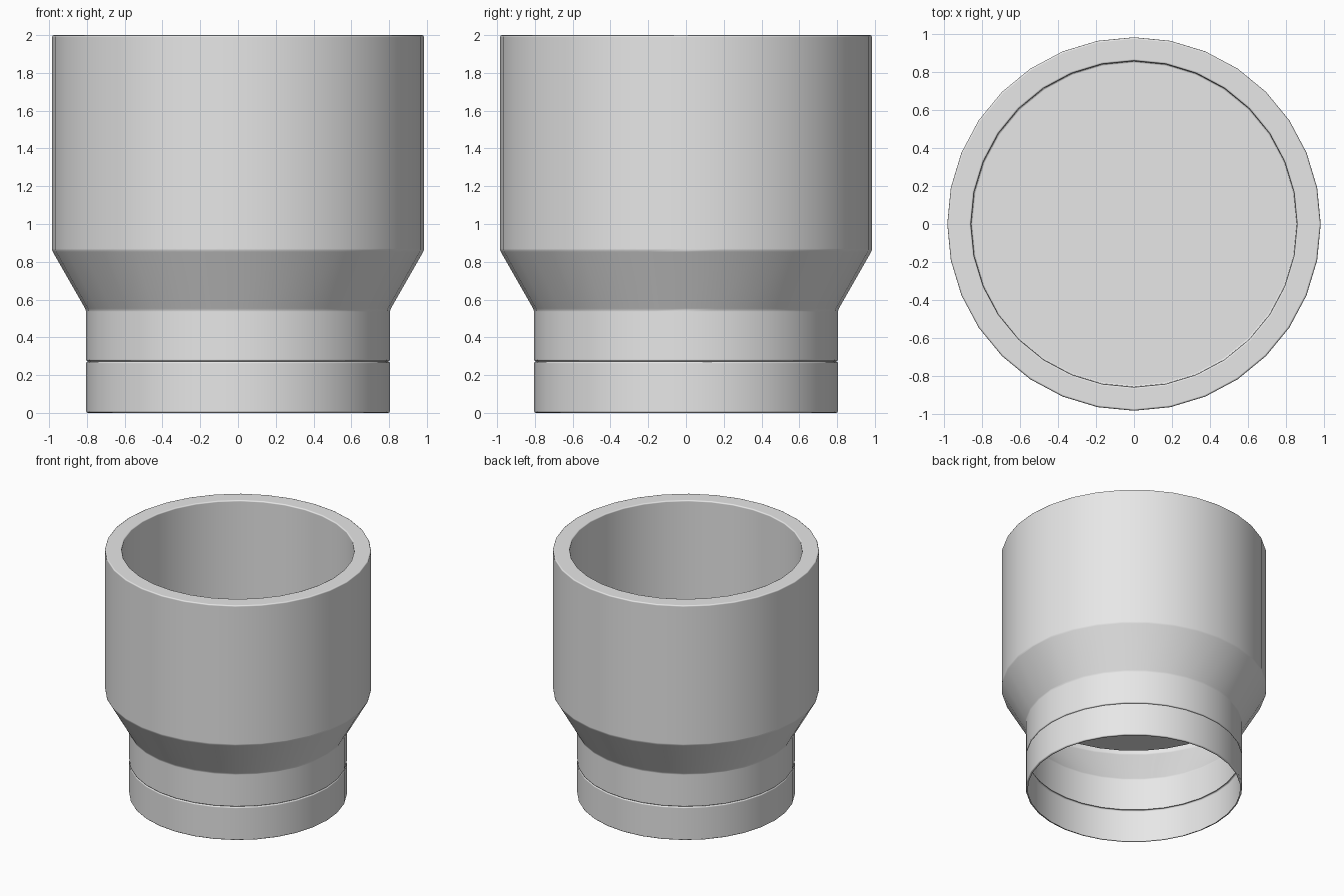
import bpy, bmesh, math

SIDES = 32

cube = bpy.data.objects.get("Cube")
if cube:
    bpy.data.objects.remove(cube, do_unlink=True)

# One plain grey for every part
grey = bpy.data.materials.new("light_grey")
grey.use_nodes = True
colour = (0.8, 0.8, 0.8, 1)
grey.diffuse_color = colour
grey.node_tree.nodes["Principled BSDF"].inputs["Base Color"].default_value = colour


def lathe(name, profile, cap_end=False):
    """Turn a (radius, height) profile around z, with softened edges."""
    bm = bmesh.new()
    rings = []
    for r, z in profile:
        rings.append([bm.verts.new((r * math.cos(math.tau * i / SIDES),
                                    r * math.sin(math.tau * i / SIDES), z))
                      for i in range(SIDES)])
    for low, high in zip(rings, rings[1:]):
        for i in range(SIDES):
            j = (i + 1) % SIDES
            bm.faces.new((low[i], low[j], high[j], high[i]))
    if cap_end:
        bm.faces.new(rings[-1])
    for face in bm.faces:
        face.smooth = True
    mesh = bpy.data.meshes.new(name)
    bm.to_mesh(mesh)
    bm.free()
    mesh.materials.append(grey)
    obj = bpy.data.objects.new(name, mesh)
    bpy.context.collection.objects.link(obj)
    bevel = obj.modifiers.new("soft_edges", "BEVEL")
    bevel.width = 0.01
    bevel.segments = 2
    bevel.limit_method = "ANGLE"
    bevel.angle_limit = math.radians(20)
    bevel.harden_normals = True
    return obj


# Thin open collar at the foot; its turned-in lips form the groove
lathe("base_collar", [(0.79, 0), (0.805, 0), (0.805, 0.272), (0.79, 0.272)])

# Neck, flared shoulder, outer wall, rim, and inner well with a flat floor
lathe("cup_body", [(0.79, 0.273), (0.805, 0.273), (0.805, 0.545), (0.985, 0.86),
                   (0.985, 2), (0.86, 2), (0.86, 0.815)], cap_end=True)
